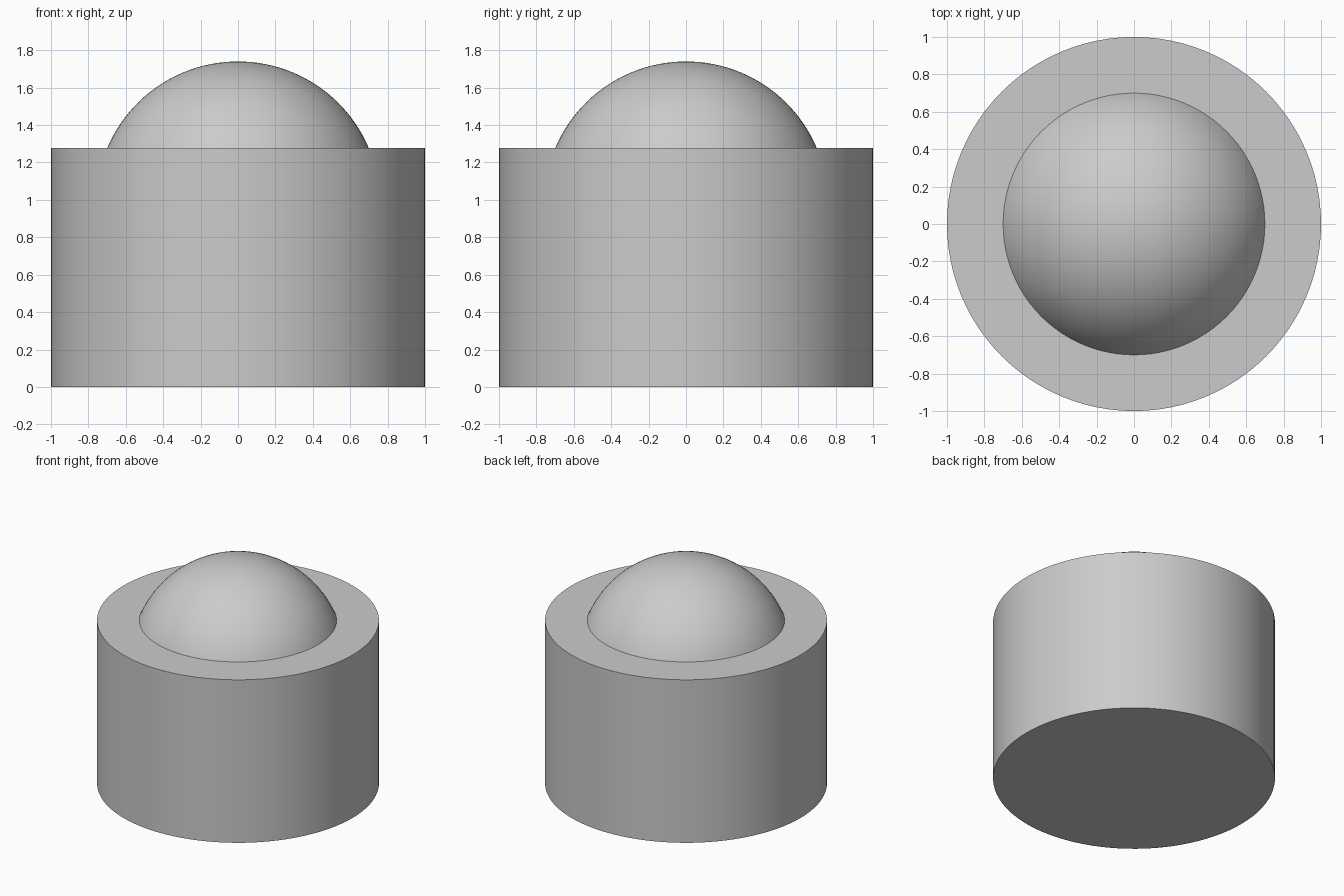
import bpy
import bmesh
import math
from mathutils import Matrix

if "Cube" in bpy.data.objects:
    bpy.data.objects.remove(bpy.data.objects["Cube"], do_unlink=True)

BODY_HEIGHT = 1.276
TOTAL_HEIGHT = 1.74
DOME_BASE = 0.70
SEGMENTS = 96

# One plain grey for the whole model
grey = bpy.data.materials.new("plain_grey")
grey.use_nodes = True
colour = (0.6, 0.6, 0.6, 1)
grey.diffuse_color = colour
grey.node_tree.nodes["Principled BSDF"].inputs["Base Color"].default_value = colour


def finish(name, bm):
    """Turn the bmesh into a smooth-shaded object with sharp rims."""
    mesh = bpy.data.meshes.new(name)
    bm.to_mesh(mesh)
    bm.free()
    mesh.materials.append(grey)
    obj = bpy.data.objects.new(name, mesh)
    bpy.context.collection.objects.link(obj)
    bpy.ops.object.select_all(action="DESELECT")
    obj.select_set(True)
    bpy.context.view_layer.objects.active = obj
    bpy.ops.object.shade_smooth_by_angle(angle=math.radians(30))


# Cylindrical body
bm = bmesh.new()
bmesh.ops.create_cone(bm, cap_ends=True, segments=SEGMENTS, radius1=1, radius2=1,
                      depth=BODY_HEIGHT,
                      matrix=Matrix.Translation((0, 0, BODY_HEIGHT / 2)))
finish("body", bm)

# Dome: the spherical cap that rises from the body's top face
rise = TOTAL_HEIGHT - BODY_HEIGHT
radius = (DOME_BASE ** 2 + rise ** 2) / (2 * rise)
bm = bmesh.new()
bmesh.ops.create_uvsphere(bm, u_segments=SEGMENTS, v_segments=64, radius=radius,
                          matrix=Matrix.Translation((0, 0, TOTAL_HEIGHT - radius)))
bmesh.ops.bisect_plane(bm, geom=bm.verts[:] + bm.edges[:] + bm.faces[:],
                       plane_co=(0, 0, BODY_HEIGHT), plane_no=(0, 0, 1),
                       clear_inner=True)
finish("dome", bm)
